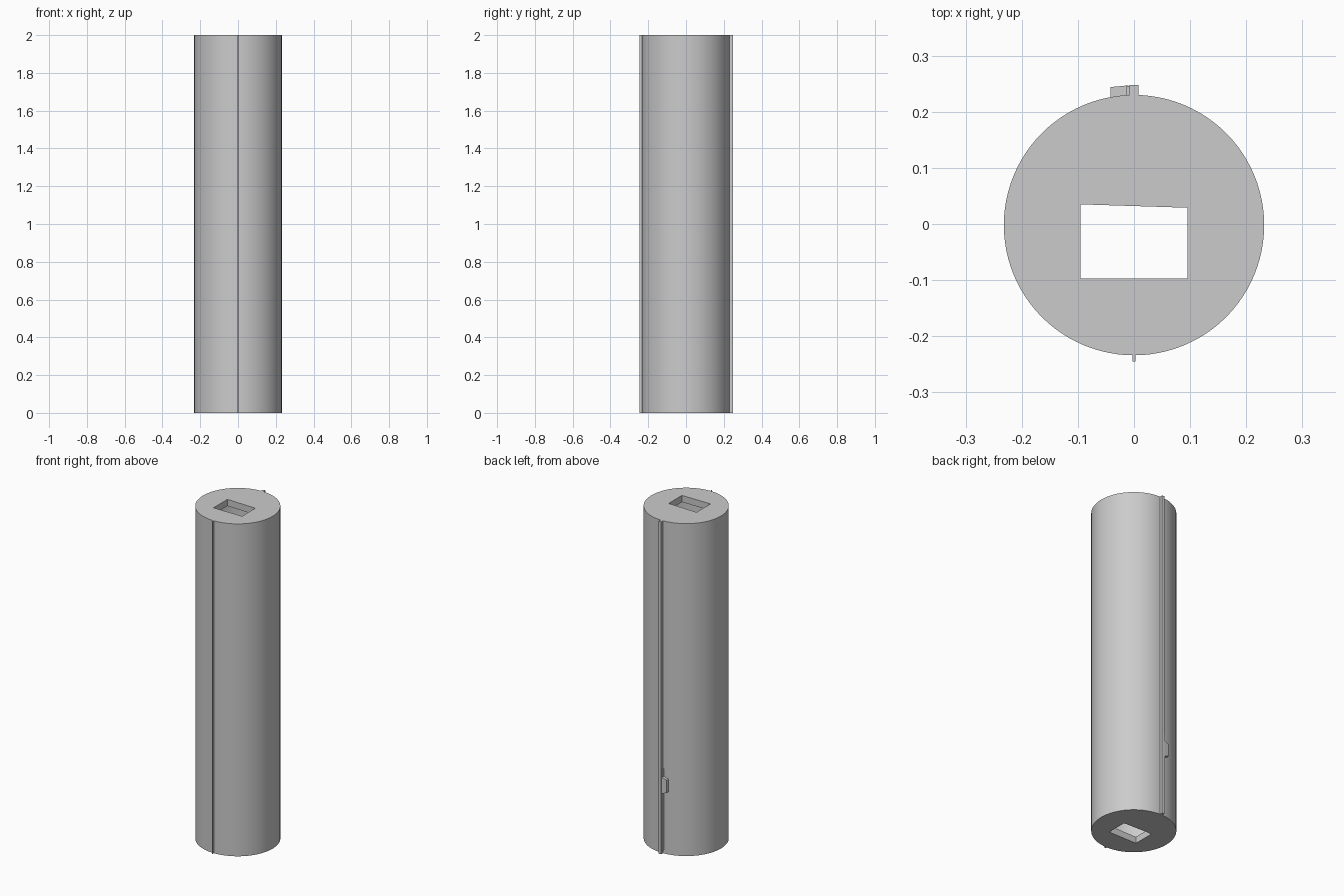
import bpy, bmesh, math

if "Cube" in bpy.data.objects:
    bpy.data.objects.remove(bpy.data.objects["Cube"])

CY = -0.002          # axis of the tube in y
R, WALL, CAP = 0.232, 0.022, 0.04


def prism(name, pts, z0, z1):
    """Extrude a closed counter-clockwise xy outline from z0 to z1."""
    bm = bmesh.new()
    face = bm.faces.new([bm.verts.new((x, y, z0)) for x, y in pts])
    top = bmesh.ops.extrude_face_region(bm, geom=[face])["geom"]
    bmesh.ops.translate(bm, vec=(0, 0, z1 - z0),
                        verts=[v for v in top if isinstance(v, bmesh.types.BMVert)])
    bmesh.ops.recalc_face_normals(bm, faces=bm.faces[:])
    mesh = bpy.data.meshes.new(name)
    bm.to_mesh(mesh)
    bm.free()
    obj = bpy.data.objects.new(name, mesh)
    bpy.context.collection.objects.link(obj)
    return obj


def circle(r, n=96):
    return [(r * math.cos(2 * math.pi * i / n), CY + r * math.sin(2 * math.pi * i / n))
            for i in range(n)]


def box(name, x0, x1, y0, y1, z0, z1):
    return prism(name, [(x0, y0), (x1, y0), (x1, y1), (x0, y1)], z0, z1)


def activate(obj):
    bpy.ops.object.select_all(action='DESELECT')
    obj.select_set(True)
    bpy.context.view_layer.objects.active = obj


def cut(obj, cutter):
    cutter.hide_render = True
    mod = obj.modifiers.new("cut", 'BOOLEAN')
    mod.operation = 'DIFFERENCE'
    mod.solver = 'EXACT'
    mod.object = cutter
    activate(obj)
    bpy.ops.object.modifier_apply(modifier=mod.name)
    bpy.data.objects.remove(cutter)


# Hollow tube with a four-sided opening through both end caps
tube = prism("tube_body", circle(R), 0, 2)
cut(tube, prism("cavity_cutter", circle(R - WALL), CAP, 2 - CAP))
opening = [(-0.095, -0.097), (0.095, -0.097), (0.095, 0.029), (-0.095, 0.035)]
cut(tube, prism("opening_cutter", opening, -0.1, 2.1))
activate(tube)
bpy.ops.object.shade_smooth_by_angle(angle=math.radians(30))

# Thin seam along the front, wider rail along the back
box("front_seam", -0.003, 0.003, -0.245, -0.228, 0, 2)
box("back_rail", -0.008, 0.008, 0.222, 0.248, 0, 2)

# Narrow strip beside the lower back rail
box("lower_strip", -0.013, -0.008, 0.222, 0.246, 0.02, 0.51)

# Latch tab with chamfered upper and lower outer corners
latch = prism("latch_tab", [(-0.042, 0.222), (-0.010, 0.222),
                            (-0.010, 0.247), (-0.042, 0.244)], 0.365, 0.465)
for v in latch.data.vertices:
    if v.co.x < -0.03:
        v.co.z += 0.012 if v.co.z < 0.41 else -0.012
